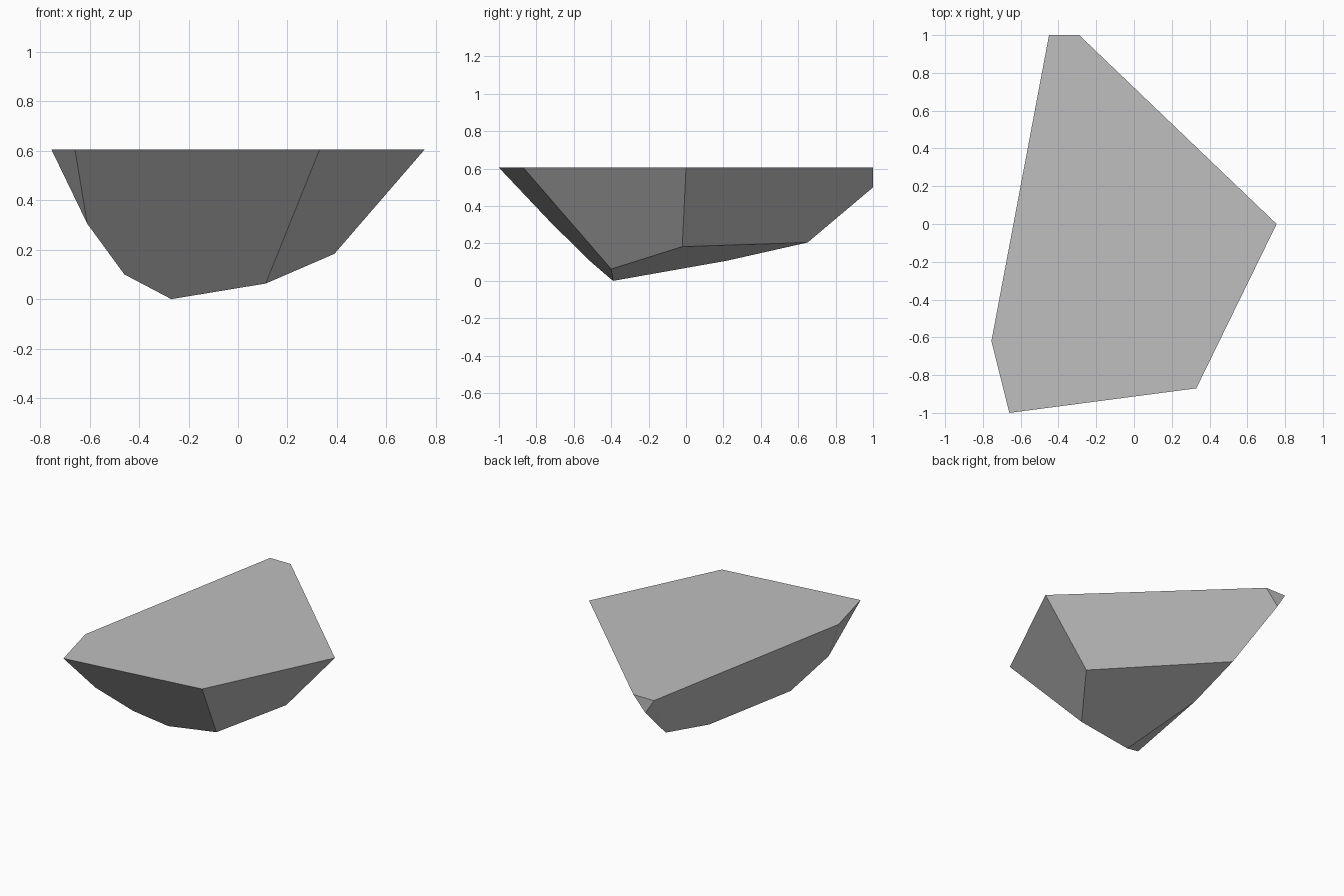
import bpy, bmesh, math

default_cube = bpy.data.objects.get("Cube")
if default_cube:
    bpy.data.objects.remove(default_cube, do_unlink=True)

# Single stone colour
stone = bpy.data.materials.new("stone grey")
stone.use_nodes = True
grey = (0.52, 0.52, 0.52, 1)
stone.diffuse_color = grey
stone.node_tree.nodes["Principled BSDF"].inputs["Base Color"].default_value = grey

# Outline of the flat top
TOP = 0.605
rim = [(-0.45, 1), (-0.29, 1), (0.755, 0), (0.33, -0.87), (-0.66, -1), (-0.755, -0.62)]

# Corners of the tapering underside
under = [
    (-0.385, 1, 0.5), (-0.297, 0.65, 0.205),      # back ridge
    (-0.335, 0.22, 0.108),                        # keel
    (-0.27, -0.39, 0), (0.112, -0.4, 0.063),      # lowest front edge
    (0.39, -0.02, 0.183),                         # left side
    (-0.61, -0.716, 0.305), (-0.46, -0.507, 0.1), # right front edge
]

# Faceted rock: convex hull of the corners, nearly flat facets merged
bm = bmesh.new()
for x, y in rim:
    bm.verts.new((x, y, TOP))
for corner in under:
    bm.verts.new(corner)
bmesh.ops.convex_hull(bm, input=bm.verts)
bmesh.ops.dissolve_limit(bm, angle_limit=math.radians(4), verts=bm.verts, edges=bm.edges)
bmesh.ops.recalc_face_normals(bm, faces=bm.faces)

mesh = bpy.data.meshes.new("rock")
bm.to_mesh(mesh)
bm.free()
mesh.materials.append(stone)
rock = bpy.data.objects.new("rock", mesh)
bpy.context.collection.objects.link(rock)
